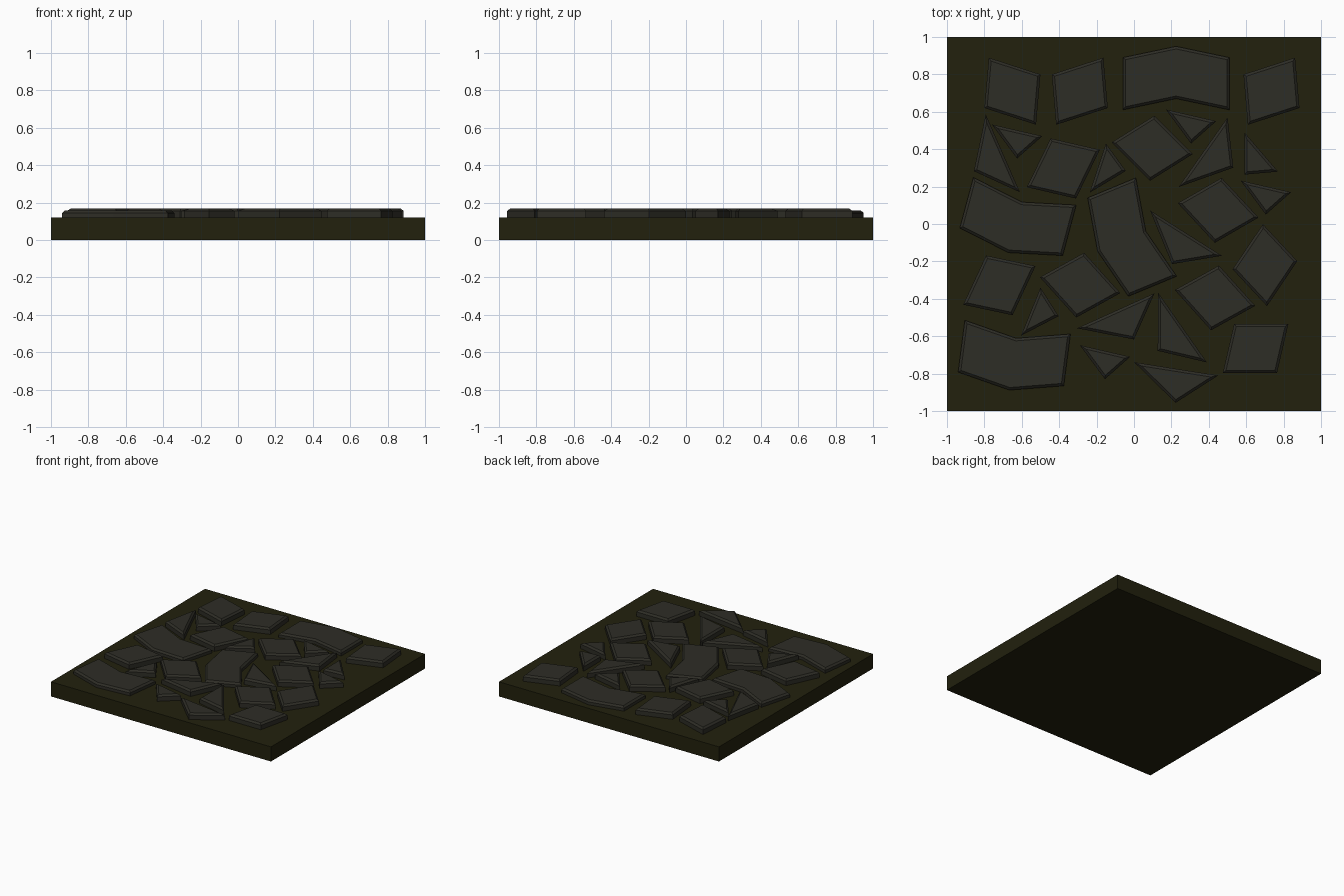
import bpy, bmesh, math
from mathutils import Matrix, Vector

if "Cube" in bpy.data.objects:
    bpy.data.objects.remove(bpy.data.objects["Cube"])

BASE_TOP = 0.12


def material(name, rgb):
    m = bpy.data.materials.new(name)
    m.diffuse_color = (*rgb, 1)
    m.use_nodes = True
    m.node_tree.nodes["Principled BSDF"].inputs["Base Color"].default_value = m.diffuse_color
    return m


soil = material("dark olive soil", (0.016, 0.015, 0.004))
rock = material("dark grey stone", (0.027, 0.026, 0.019))


def finish(name, bm, mat):
    bmesh.ops.recalc_face_normals(bm, faces=bm.faces)
    me = bpy.data.meshes.new(name)
    bm.to_mesh(me)
    bm.free()
    me.materials.append(mat)
    ob = bpy.data.objects.new(name, me)
    bpy.context.collection.objects.link(ob)
    return ob


def stone(name, outline, x, y, angle, top, chamfer=0.014):
    """Flat slab with a chamfered rim; outline is counter-clockwise."""
    bm = bmesh.new()
    face = bm.faces.new([bm.verts.new((px, py, BASE_TOP - 0.01)) for px, py in outline])
    upper = bmesh.ops.extrude_face_region(bm, geom=[face], use_keep_orig=True)["geom"]
    verts = [g for g in upper if isinstance(g, bmesh.types.BMVert)]
    cap = [g for g in upper if isinstance(g, bmesh.types.BMFace)]
    for v in verts:
        v.co.z = top - chamfer
    bmesh.ops.recalc_face_normals(bm, faces=bm.faces)
    bmesh.ops.inset_region(bm, faces=cap, thickness=chamfer, depth=0, use_even_offset=True)
    for v in cap[0].verts:
        v.co.z = top
    ob = finish(name, bm, rock)
    ob.matrix_world = Matrix.Translation((x, y, 0)) @ Matrix.Rotation(math.radians(angle), 4, 'Z')


# Square ground tile
bm = bmesh.new()
bmesh.ops.create_cube(bm, size=1, matrix=Matrix.Translation((0, 0, BASE_TOP / 2))
                      @ Matrix.Diagonal((2, 2, BASE_TOP, 1)))
finish("ground_tile", bm, soil)

# Large bent slabs: x, y, angle
bent = [(.285, .14), (0, .2), (-.285, .14), (-.285, -.14), (0, -.08), (.285, -.14)]
for i, (x, y, a) in enumerate([(.225, .75, 0), (-.62, .04, 165),
                               (-.01, -.07, 112.5), (-.64, -.69, 172.6)]):
    stone(f"bent_slab_{i}", bent, x, y, a, 0.158)


# Skewed four-sided slabs: centre x, y, angle of long side, corner angle
def skewed(corner):
    a = Vector((.145, 0))
    b = Vector((math.cos(math.radians(corner)), math.sin(math.radians(corner)))) * .135
    return [-a - b, a - b, a + b, -a + b]


for i, (x, y, a, c) in enumerate([
        (-.65, .71, -18, 103), (-.29, .71, 18, 77), (.735, .71, 18, 77),
        (-.378, .297, 64, 103), (.097, .405, -45, 77), (.45, .073, -47, 77),
        (-.288, -.327, -48, 77), (.433, -.395, -48, 77), (-.72, -.328, 65, 103),
        (.70, -.22, 56, 77), (.65, -.665, 0, 77)]):
    stone(f"skewed_slab_{i}", skewed(c), x, y, a, 0.17)

# Triangular shards: first corner x, y, angle of longest side
large = [(0, 0), (.455, 0), (.202, .18)]
small = [(0, 0), (.277, 0), (.105, .147)]
for i, (x, y, a) in enumerate([(-.61, .17, 113.7), (.5, .57, 234.9), (.47, -.17, 147.7),
                               (.11, -.37, 204.3), (.39, -.74, 125), (.45, -.81, 171)]):
    stone(f"large_shard_{i}", large, x, y, a, 0.17)
for i, (x, y, a) in enumerate([(-.49, .47, 167), (.44, .55, 167), (.77, .28, 130.6),
                               (.84, .17, 167), (-.02, -.71, 167), (-.5, -.34, 248),
                               (-.15, .43, 251.6)]):
    stone(f"small_shard_{i}", small, x, y, a, 0.17)
